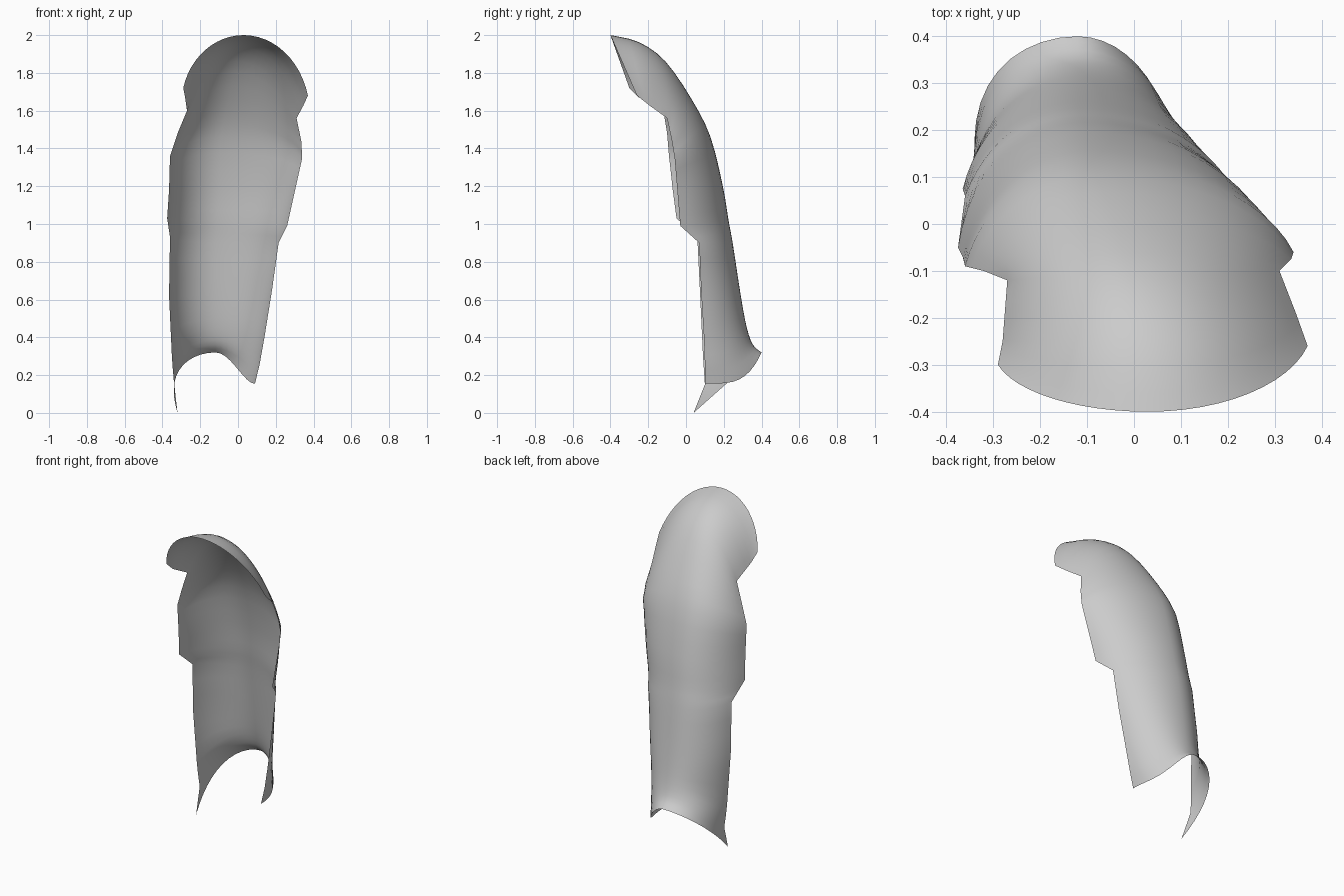
import bpy, math
from mathutils import Vector

if "Cube" in bpy.data.objects:
    bpy.data.objects.remove(bpy.data.objects["Cube"])

# Guide points of each arched section, top rim to bottom hem:
# left edge, spine, right edge, and how far the arch wraps round (degrees)
SECTIONS = [
    ((-.29, -.30, 1.72), (.03, -.40, 2.00), (.37, -.26, 1.68), 76),
    ((-.28, -.25, 1.67), (.015, -.25, 1.963), (.345, -.19, 1.625), 66),
    ((-.27, -.12, 1.60), (-.01, -.11, 1.862), (.31, -.10, 1.56), 52),
    ((-.32, -.10, 1.48), (-.05, .03, 1.66), (.335, -.075, 1.44), 64),
    ((-.36, -.09, 1.36), (-.09, .13, 1.46), (.34, -.06, 1.35), 74),
    ((-.365, -.07, 1.18), (-.10, .195, 1.20), (.30, -.045, 1.17), 78),
    ((-.375, -.05, 1.03), (-.11, .225, 1.02), (.26, -.03, .99), 80),
    ((-.36, .06, .93), (-.12, .247, .90), (.215, .07, .90), 66),
    ((-.365, .075, .62), (-.12, .29, .62), (.18, .08, .65), 74),
    ((-.35, .09, .30), (-.12, .322, .45), (.14, .095, .40), 82),
    ((-.335, .10, .15), (-.12, .355, .36), (.115, .10, .26), 88),
    ((-.32, .04, .00), (-.12, .40, .32), (.09, .10, .155), 90),
]
STEPS, HALF = 3, 12


def smooth_point(pts, i, t):
    """Catmull-Rom point between pts[i] and pts[i + 1]."""
    a, b, c, d = (pts[min(max(i + k, 0), len(pts) - 1)] for k in (-1, 0, 1, 2))
    return .5 * (2 * b + (c - a) * t + (2 * a - 5 * b + 4 * c - d) * t * t
                 + (3 * b - a - 3 * c + d) * t ** 3)


def arch(left, spine, right, wrap):
    """Elliptical arc from the left edge over the spine to the right edge."""
    hem = max(0, 1 - left.z / .3)      # the hem curls in at left and dips at right
    wrap = math.radians(wrap)
    row = []
    for k in range(-HALF, HALF + 1):
        ang = wrap * abs(k) / HALF
        c = math.sin(ang) / math.sin(wrap)
        s = (math.cos(ang) - math.cos(wrap)) / (1 - math.cos(wrap))
        edge = left if k < 0 else right
        x = spine.x + (edge.x - spine.x) * c
        rise = max(s, 0)
        if k < 0:
            x -= .05 * hem * math.sin(2 * ang)
        else:
            rise = rise ** (1 + 3 * hem)
        row.append((x, edge.y + (spine.y - edge.y) * s,
                    edge.z + (spine.z - edge.z) * rise))
    return row


# Curved shell lofted through the sections
lefts, spines, rights = [[Vector(s[k]) for s in SECTIONS] for k in range(3)]
wraps = [s[3] for s in SECTIONS]
rows = []
for i in range(len(SECTIONS) - 1):
    for j in range(STEPS):
        t = j / STEPS
        rows.append(arch(lefts[i].lerp(lefts[i + 1], t), smooth_point(spines, i, t),
                         rights[i].lerp(rights[i + 1], t),
                         wraps[i] + (wraps[i + 1] - wraps[i]) * t))
rows.append(arch(lefts[-1], spines[-1], rights[-1], wraps[-1]))

n = 2 * HALF + 1
verts = [p for row in rows for p in row]
faces = [(r * n + c, r * n + c + 1, (r + 1) * n + c + 1, (r + 1) * n + c)
         for r in range(len(rows) - 1) for c in range(n - 1)]
mesh = bpy.data.meshes.new("curved_shell")
mesh.from_pydata(verts, [], faces)
mesh.update()
# outer (convex) side faces the back
if sum(p.normal.y * p.area for p in mesh.polygons) < 0:
    mesh.flip_normals()
shell = bpy.data.objects.new("curved_shell", mesh)
bpy.context.collection.objects.link(shell)

grey = bpy.data.materials.new("light_grey")
grey.diffuse_color = (.6, .6, .6, 1)
grey.use_nodes = True
grey.node_tree.nodes["Principled BSDF"].inputs["Base Color"].default_value = grey.diffuse_color
mesh.materials.append(grey)

bpy.context.view_layer.objects.active = shell
shell.select_set(True)
bpy.ops.object.shade_smooth_by_angle(angle=math.radians(40))
